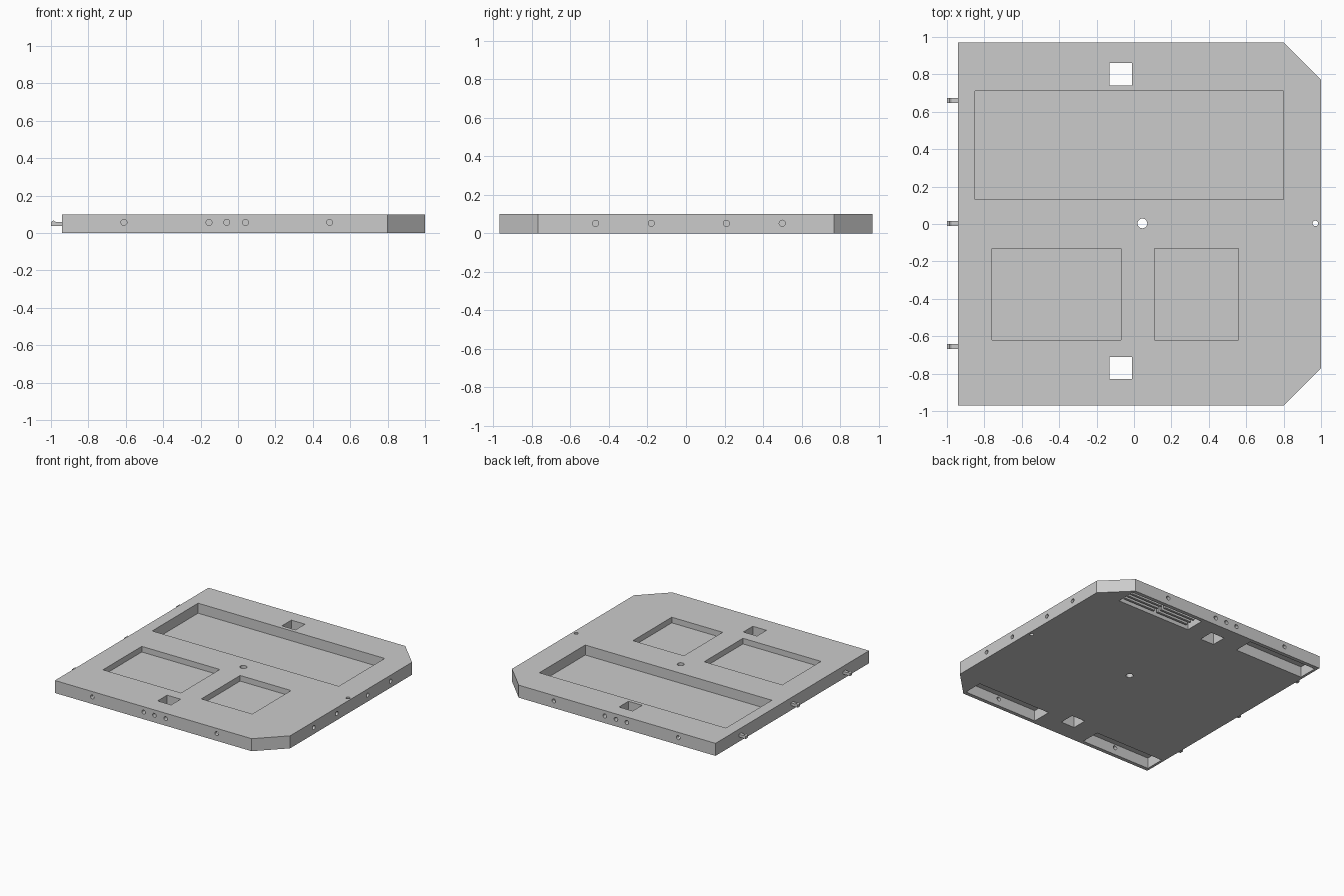
import bpy, bmesh, math
from mathutils import Matrix

if "Cube" in bpy.data.objects:
    bpy.data.objects.remove(bpy.data.objects["Cube"])

grey = bpy.data.materials.new("light_grey")
grey.diffuse_color = (0.6, 0.6, 0.6, 1)
grey.use_nodes = True
grey.node_tree.nodes["Principled BSDF"].inputs["Base Color"].default_value = grey.diffuse_color


def make(name, bm):
    bmesh.ops.recalc_face_normals(bm, faces=bm.faces[:])
    me = bpy.data.meshes.new(name)
    bm.to_mesh(me)
    bm.free()
    me.materials.append(grey)
    ob = bpy.data.objects.new(name, me)
    bpy.context.collection.objects.link(ob)
    return ob


def prism(name, pts, vec):
    bm = bmesh.new()
    f = bm.faces.new([bm.verts.new(p) for p in pts])
    r = bmesh.ops.extrude_face_region(bm, geom=[f])
    bmesh.ops.translate(bm, vec=vec, verts=[v for v in r["geom"] if isinstance(v, bmesh.types.BMVert)])
    return make(name, bm)


def box(name, x0, x1, y0, y1, z0, z1):
    return prism(name, [(x0, y0, z0), (x1, y0, z0), (x1, y1, z0), (x0, y1, z0)], (0, 0, z1 - z0))


def cyl(name, loc, r, length, axis="Z"):
    bm = bmesh.new()
    rot = {"Z": Matrix(), "X": Matrix.Rotation(math.pi / 2, 4, "Y"), "Y": Matrix.Rotation(math.pi / 2, 4, "X")}[axis]
    bmesh.ops.create_cone(bm, cap_ends=True, segments=24, radius1=r, radius2=r, depth=length,
                          matrix=Matrix.Translation(loc) @ rot)
    return make(name, bm)


# main plate with two clipped corners
plate = prism("base_plate", [(-.94, -.97, 0), (.8, -.97, 0), (1, -.77, 0), (1, .77, 0), (.8, .97, 0), (-.94, .97, 0)],
              (0, 0, .1))

cutters = []
# top pockets
cutters.append(box("cut_large_pocket", -.85, .8, .13, .71, .02, .2))
cutters.append(box("cut_mid_pocket", -.76, -.07, -.62, -.13, .055, .2))
cutters.append(box("cut_small_pocket", .11, .56, -.62, -.13, .055, .2))
# square through holes and round through holes
cutters.append(box("cut_square_back", -.13, -.01, .74, .86, -.1, .2))
cutters.append(box("cut_square_front", -.13, -.01, -.83, -.71, -.1, .2))
cutters.append(cyl("cut_centre_hole", (.045, .003, .05), .026, .4))
cutters.append(cyl("cut_edge_hole", (.97, .003, .05), .015, .4))
# underside pockets and side holes, mirrored front and back
for s in (-1, 1):
    lo, hi = sorted((s * .785, s * .94))
    for x0, x1 in ((-.92, -.31), (.15, .8)):
        cutters.append(box("cut_under_pocket", x0, x1, lo, hi, -.1, .085))
    for x in (-.61, -.155, -.06, .04, .49):
        cutters.append(cyl("cut_side_hole", (x, s * .97, .057), .016, .15, "Y"))
# holes on the right side
for y in (-.47, -.18, .21, .5):
    cutters.append(cyl("cut_right_hole", (1, y, .052), .016, .2, "X"))

bpy.context.view_layer.objects.active = plate
for c in cutters:
    m = plate.modifiers.new("cut", "BOOLEAN")
    m.operation = "DIFFERENCE"
    m.solver = "EXACT"
    m.object = c
    bpy.ops.object.modifier_apply(modifier=m.name)
    bpy.data.objects.remove(c)

# hooked tabs on the left side
for y in (-.655, .003, .66):
    prism("hook_tab", [(-.93, y - .014, .038), (-1, y - .014, .038), (-1, y - .014, .058), (-.987, y - .014, .068),
                       (-.975, y - .014, .06), (-.93, y - .014, .06)], (0, .028, 0))

# slats inside one underside pocket
for x0 in (.18, .49):
    for y in (.80, .84, .88):
        box("pocket_slat", x0, x0 + .28, y, y + .018, .02, .087)
